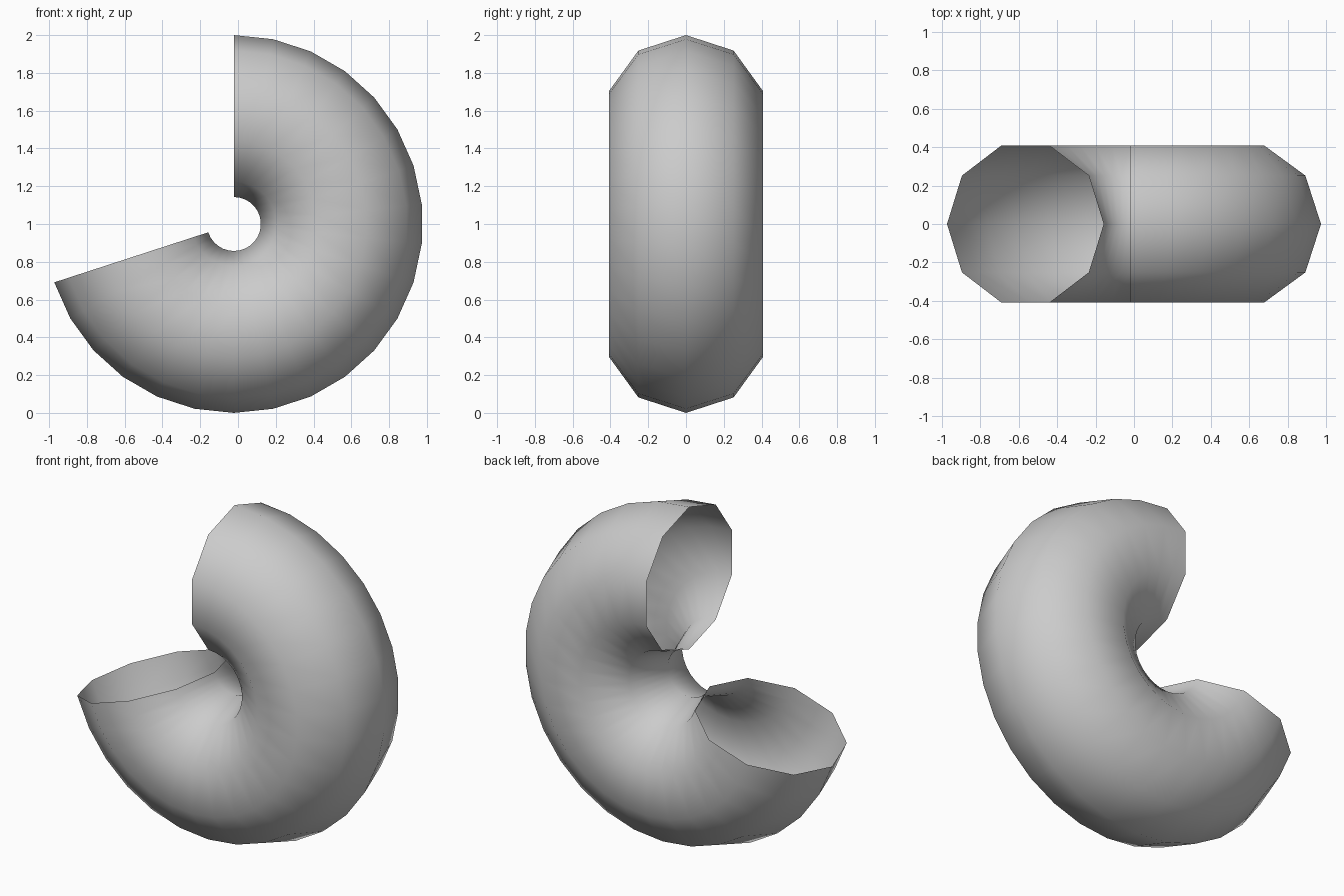
import bpy, bmesh, math
from mathutils import Vector

if "Cube" in bpy.data.objects:
    bpy.data.objects.remove(bpy.data.objects["Cube"])

MAJOR, MINOR = 4 / 7, 3 / 7      # ring radius and tube radius
SIDES, STEPS = 10, 21            # tube sides, sweep segments
SWEEP = math.radians(252)
CX, CZ = -0.0217, 1.0            # ring centre

bm = bmesh.new()

# Ten-sided tube profile at the top of the ring
ring = []
for i in range(SIDES):
    a = math.tau * i / SIDES
    ring.append(bm.verts.new((CX, MINOR * math.sin(a), CZ + MAJOR + MINOR * math.cos(a))))
edges = [bm.edges.new((ring[i], ring[(i + 1) % SIDES])) for i in range(SIDES)]

# Sweep clockwise (seen from the front) into an open-ended partial torus
bmesh.ops.spin(bm, geom=ring + edges, cent=(CX, 0, CZ), axis=(0, 1, 0),
               angle=SWEEP, steps=STEPS, use_duplicate=False)

# Point the normals out of the tube
bm.normal_update()
for f in bm.faces:
    c = f.calc_center_median()
    out = Vector((c.x - CX, 0, c.z - CZ)).normalized() * MAJOR + Vector((CX, 0, CZ))
    if f.normal.dot(c - out) < 0:
        f.normal_flip()
    f.smooth = True

# Direction check: the open end must lie at lower left
if min(v.co.x for v in bm.verts) > -0.99 and max(v.co.x for v in bm.verts) > 0.96:
    pass
else:
    for v in bm.verts:
        v.co.x = 2 * CX - v.co.x
    bmesh.ops.reverse_faces(bm, faces=bm.faces)

mesh = bpy.data.meshes.new("curved_tube")
bm.to_mesh(mesh)
bm.free()
tube = bpy.data.objects.new("curved_tube", mesh)
bpy.context.collection.objects.link(tube)
